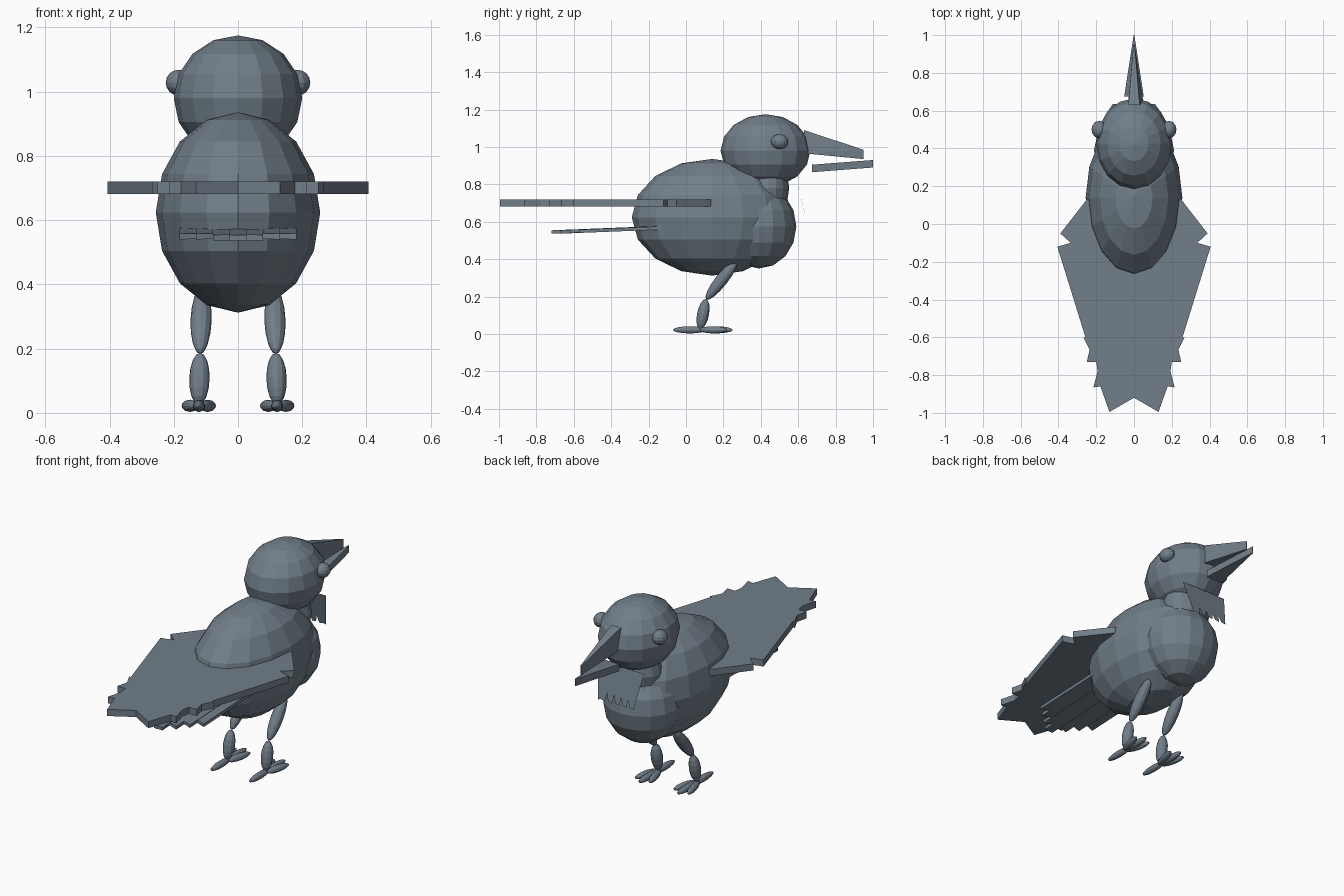
import bpy, bmesh, math
from mathutils import Vector

if "Cube" in bpy.data.objects:
    bpy.data.objects.remove(bpy.data.objects["Cube"])

slate = bpy.data.materials.new("slate_grey")
slate.diffuse_color = (0.165, 0.21, 0.25, 1)
slate.use_nodes = True
slate.node_tree.nodes["Principled BSDF"].inputs["Base Color"].default_value = slate.diffuse_color


def make(name, bm):
    bmesh.ops.recalc_face_normals(bm, faces=bm.faces)
    me = bpy.data.meshes.new(name)
    bm.to_mesh(me)
    bm.free()
    me.materials.append(slate)
    ob = bpy.data.objects.new(name, me)
    bpy.context.collection.objects.link(ob)
    return ob


def ball(name, loc, radii, segs=16, rings=8, direction=None):
    """Faceted ellipsoid; its z axis can be aimed along a direction."""
    bm = bmesh.new()
    bmesh.ops.create_uvsphere(bm, u_segments=segs, v_segments=rings, radius=1)
    bmesh.ops.scale(bm, vec=radii, verts=bm.verts)
    ob = make(name, bm)
    ob.location = loc
    if direction is not None:
        ob.rotation_euler = Vector(direction).to_track_quat('Z', 'Y').to_euler()
    return ob


def limb(name, a, b, r):
    """Slim ellipsoid stretched between two points."""
    a, b = Vector(a), Vector(b)
    return ball(name, (a + b) / 2, (r, r, (b - a).length / 2), 12, 8, b - a)


def slab(name, outline, z0, z1, tilt=0.0):
    """Flat outline in plan, extruded in z, sloping along y by tilt."""
    bm = bmesh.new()
    low = [bm.verts.new((x, y, z0 + tilt * y)) for x, y in outline]
    face = bm.faces.new(low)
    ext = bmesh.ops.extrude_face_region(bm, geom=[face])
    verts = [g for g in ext["geom"] if isinstance(g, bmesh.types.BMVert)]
    bmesh.ops.translate(bm, vec=(0, 0, z1 - z0), verts=verts)
    return make(name, bm)


def hull(name, points):
    bm = bmesh.new()
    for p in points:
        bm.verts.new(p)
    bmesh.ops.convex_hull(bm, input=bm.verts)
    return make(name, bm)


# Body, chest, neck and head
ball("body", (0, 0.14, 0.624), (0.256, 0.43, 0.312))
ball("chest", (0, 0.39, 0.575), (0.212, 0.2, 0.225))
ball("neck", (0, 0.44, 0.78), (0.14, 0.112, 0.14))
ball("head", (0, 0.425, 0.98), (0.2, 0.24, 0.195))

# Open beak
hull("upper_beak", [(-0.03, 0.63, 1.09), (0.03, 0.63, 1.09), (-0.03, 0.65, 0.965),
                    (0.05, 0.64, 0.965), (-0.003, 0.95, 0.985), (0.003, 0.95, 0.985),
                    (-0.003, 0.95, 0.935), (0.003, 0.95, 0.935)])
hull("lower_beak", [(s * w, y, z) for s in (-1, 1)
                    for w, y, z in ((0.052, 0.675, 0.865), (0.052, 0.675, 0.905),
                                    (0.002, 1.0, 0.89), (0.002, 1.0, 0.93))])

# Throat feathers: thin sheet with a toothed lower edge
bm = bmesh.new()
teeth = 5
edge = []
for i in range(teeth):
    x0 = -0.112 + 0.224 * i / teeth
    w = 0.224 / teeth
    edge.append((x0, 0.636, 0.645))
    edge.append((x0 + w * 0.6, 0.634, 0.65))
    if i < teeth - 1:
        edge.append((x0 + w * 0.85, 0.624, 0.69))
edge.append((0.112, 0.636, 0.645))
bm.faces.new([bm.verts.new(p) for p in edge + [(0.145, 0.585, 0.84), (-0.145, 0.585, 0.84)]])
make("throat_feathers", bm)

# Wing outline on one side: shoulder, notch, feather tips, inner edge
wing = [(0, 0.15), (0.2, 0.15), (0.25, 0.13), (0.39, -0.05), (0.335, -0.1), (0.406, -0.12),
        (0.257, -0.6), (0.268, -0.6), (0.235, -0.665), (0.25, -0.73), (0.2, -0.73),
        (0.193, -0.78), (0.215, -0.865), (0.178, -0.86), (0.13, -0.995), (0, -0.92)]

for s, side in ((-1, "left"), (1, "right")):
    slab(side + "_wing", [(s * x, y) for x, y in wing], 0.682, 0.72)
    ball(side + "_eye", (s * 0.185, 0.5, 1.028), (0.04, 0.046, 0.04), 12, 8)

    # Legs
    limb(side + "_thigh", (s * 0.112, 0.27, 0.39), (s * 0.118, 0.108, 0.185), 0.033)
    limb(side + "_shin", (s * 0.118, 0.107, 0.187), (s * 0.122, 0.075, 0.025), 0.032)

    # Toes: three forward, one back
    for k in (-1, 0, 1):
        limb(side + "_front_toe", (s * 0.122 + k * 0.008, 0.07, 0.022),
             (s * 0.122 + k * 0.046, 0.25 - 0.03 * abs(k), 0.022), 0.019)
    limb(side + "_back_toe", (s * 0.122, 0.11, 0.022), (s * 0.122, -0.07, 0.022), 0.019)

# Tail feathers, longest in the middle
for i in range(7):
    k = i - 3
    cx, end = k * 0.052, -0.72 + 0.05 * abs(k)
    w = 0.0265
    slab("tail_feather", [(cx - w, -0.1), (cx + w, -0.1), (cx + w, end + 0.02 * (k < 0)),
                          (cx - w, end + 0.02 * (k > 0))],
         0.563 + 0.002 * (i % 2), 0.581 + 0.002 * (i % 2), 0.04)
